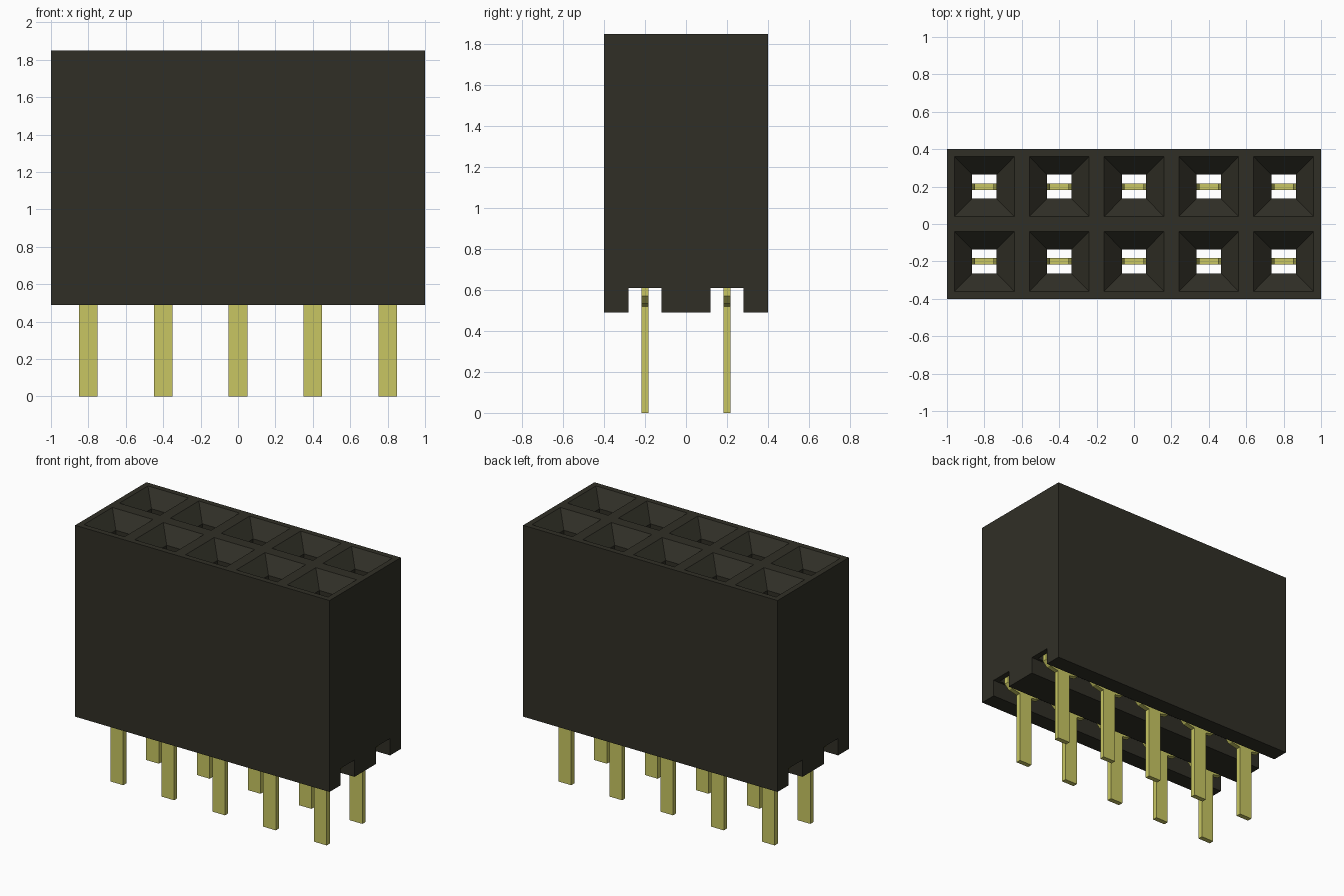
import bpy, bmesh
from mathutils import Vector

if "Cube" in bpy.data.objects:
    bpy.data.objects.remove(bpy.data.objects["Cube"], do_unlink=True)

PITCH = 0.4
COLUMNS = [PITCH * (i - 2) for i in range(5)]
ROWS = [("front", -0.2), ("back", 0.2)]
TOP, BASE, GROOVE = 1.85, 0.49, 0.61


def material(name, rgb, roughness):
    mat = bpy.data.materials.new(name)
    mat.use_nodes = True
    mat.diffuse_color = (*rgb, 1)
    bsdf = mat.node_tree.nodes["Principled BSDF"]
    bsdf.inputs["Base Color"].default_value = (*rgb, 1)
    bsdf.inputs["Roughness"].default_value = roughness
    return mat


def make_object(name, bm, mat=None):
    bmesh.ops.recalc_face_normals(bm, faces=bm.faces)
    mesh = bpy.data.meshes.new(name)
    bm.to_mesh(mesh)
    bm.free()
    obj = bpy.data.objects.new(name, mesh)
    bpy.context.collection.objects.link(obj)
    if mat:
        mesh.materials.append(mat)
    return obj


def extrude_profile(points, offset):
    """Closed prism from a 3D outline pushed along offset."""
    bm = bmesh.new()
    face = bm.faces.new([bm.verts.new(p) for p in points])
    result = bmesh.ops.extrude_face_region(bm, geom=[face], use_keep_orig=True)
    moved = [v for v in result["geom"] if isinstance(v, bmesh.types.BMVert)]
    bmesh.ops.translate(bm, verts=moved, vec=Vector(offset))
    return bm


black = material("black plastic", (0.0296, 0.0284, 0.0194), 0.7)
gold = material("pale gold metal", (0.578, 0.565, 0.122), 0.5)

# Housing: block with two grooves running along the underside
section = [(-0.4, TOP), (-0.4, BASE)]
for _, y in ROWS:
    section += [(y - 0.08, BASE), (y - 0.08, GROOVE),
                (y + 0.08, GROOVE), (y + 0.08, BASE)]
section += [(0.4, BASE), (0.4, TOP)]
housing = make_object("housing", extrude_profile(
    [(-1, y, z) for y, z in section], (2, 0, 0)), black)

# Socket cutters: funnel mouth, narrow throat, wide contact chamber
RINGS = [(0.55, 0.16, 0.064), (1.60, 0.16, 0.064), (1.65, 0.065, 0.064),
         (1.75, 0.065, 0.064), (TOP, 0.16, 0.16), (1.92, 0.16, 0.16)]
bm = bmesh.new()
for cx in COLUMNS:
    for _, cy in ROWS:
        loops = [[bm.verts.new((cx + sx * hx, cy + sy * hy, z))
                  for sx, sy in ((-1, -1), (1, -1), (1, 1), (-1, 1))]
                 for z, hx, hy in RINGS]
        bm.faces.new(loops[0][::-1])
        bm.faces.new(loops[-1])
        for low, high in zip(loops, loops[1:]):
            for i in range(4):
                j = (i + 1) % 4
                bm.faces.new((low[i], low[j], high[j], high[i]))
cutter = make_object("socket_cutter", bm)
cutter.hide_render = True

# Cut the sockets, bake the result and drop the cutter
cut = housing.modifiers.new("sockets", "BOOLEAN")
cut.operation = "DIFFERENCE"
cut.solver = "EXACT"
cut.object = cutter
bpy.context.view_layer.update()
baked = bpy.data.meshes.new_from_object(
    housing.evaluated_get(bpy.context.evaluated_depsgraph_get()))
housing.modifiers.clear()
housing.data = baked
baked.materials.clear()
baked.materials.append(black)
for poly in baked.polygons:
    poly.material_index = 0
bpy.data.objects.remove(cutter, do_unlink=True)

# Contacts: flat leg that forks into two spring arms inside the socket
half = [(0.05, 0), (0.05, 0.52), (0.12, 0.535), (0.155, 0.57), (0.155, 0.85),
        (0.08, 1.45), (0.10, 1.56), (0.07, 1.56), (0.05, 1.45),
        (0.125, 0.85), (0.125, 0.59), (0.05, 0.565)]
outline = half + [(-x, z) for x, z in reversed(half)]
THICK = 0.035
pin_mesh = None
for row, cy in ROWS:
    for n, cx in enumerate(COLUMNS, 1):
        name = f"{row}_pin_{n}"
        if pin_mesh is None:
            pin = make_object(name, extrude_profile(
                [(x, -THICK / 2, z) for x, z in outline], (0, THICK, 0)), gold)
            pin_mesh = pin.data
        else:
            pin = bpy.data.objects.new(name, pin_mesh)
            bpy.context.collection.objects.link(pin)
        pin.location = (cx, cy, 0)
